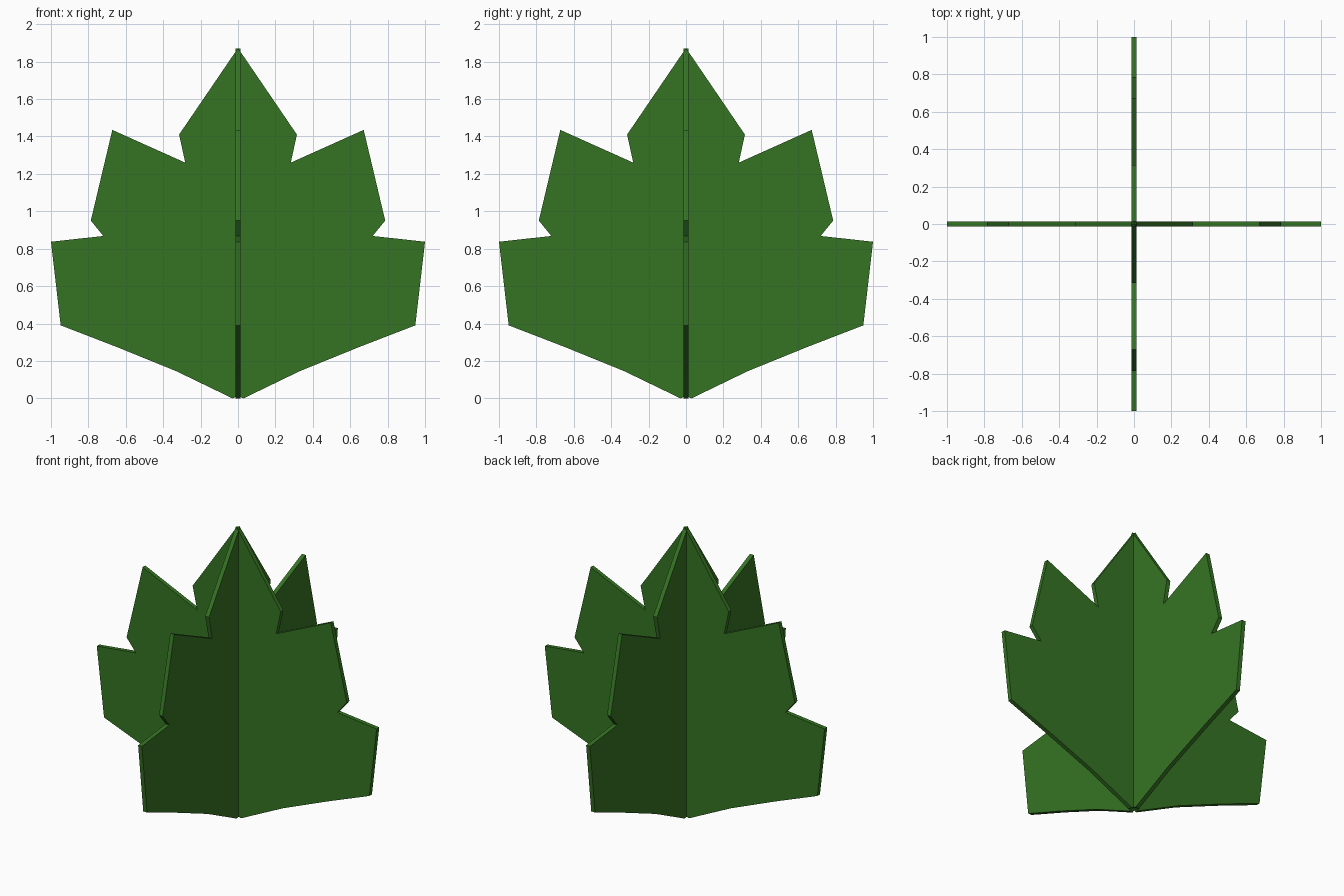
import bpy, bmesh, math

if "Cube" in bpy.data.objects:
    bpy.data.objects.remove(bpy.data.objects["Cube"])

THICK = 0.027

# leaf green
green = bpy.data.materials.new("leaf_green")
green.diffuse_color = (0.036, 0.175, 0.017, 1)
green.use_nodes = True
green.node_tree.nodes["Principled BSDF"].inputs["Base Color"].default_value = green.diffuse_color

# right half of the leaf outline, base to tip: (distance from stem, height)
half = [(0.03, 0.0), (0.33, 0.145), (0.65, 0.275), (0.948, 0.39), (1.0, 0.837),
        (0.72, 0.868), (0.787, 0.95), (0.672, 1.435), (0.282, 1.26),
        (0.315, 1.41), (0.012, 1.855)]
outline = [(0, 0.012)] + half + [(0, 1.87)] + [(-x, z) for x, z in reversed(half)]


def leaf(name, angle):
    """Flat leaf panel through the z axis, turned by angle."""
    bm = bmesh.new()
    face = bm.faces.new([bm.verts.new((x, -THICK / 2, z)) for x, z in outline])
    ext = bmesh.ops.extrude_face_region(bm, geom=[face])
    verts = [v for v in ext["geom"] if isinstance(v, bmesh.types.BMVert)]
    bmesh.ops.translate(bm, verts=verts, vec=(0, THICK, 0))
    bmesh.ops.recalc_face_normals(bm, faces=bm.faces)
    mesh = bpy.data.meshes.new(name)
    bm.to_mesh(mesh)
    bm.free()
    mesh.materials.append(green)
    obj = bpy.data.objects.new(name, mesh)
    obj.rotation_euler.z = angle
    bpy.context.collection.objects.link(obj)


# two crossed leaves
leaf("leaf_across", 0)
leaf("leaf_front_to_back", math.pi / 2)
